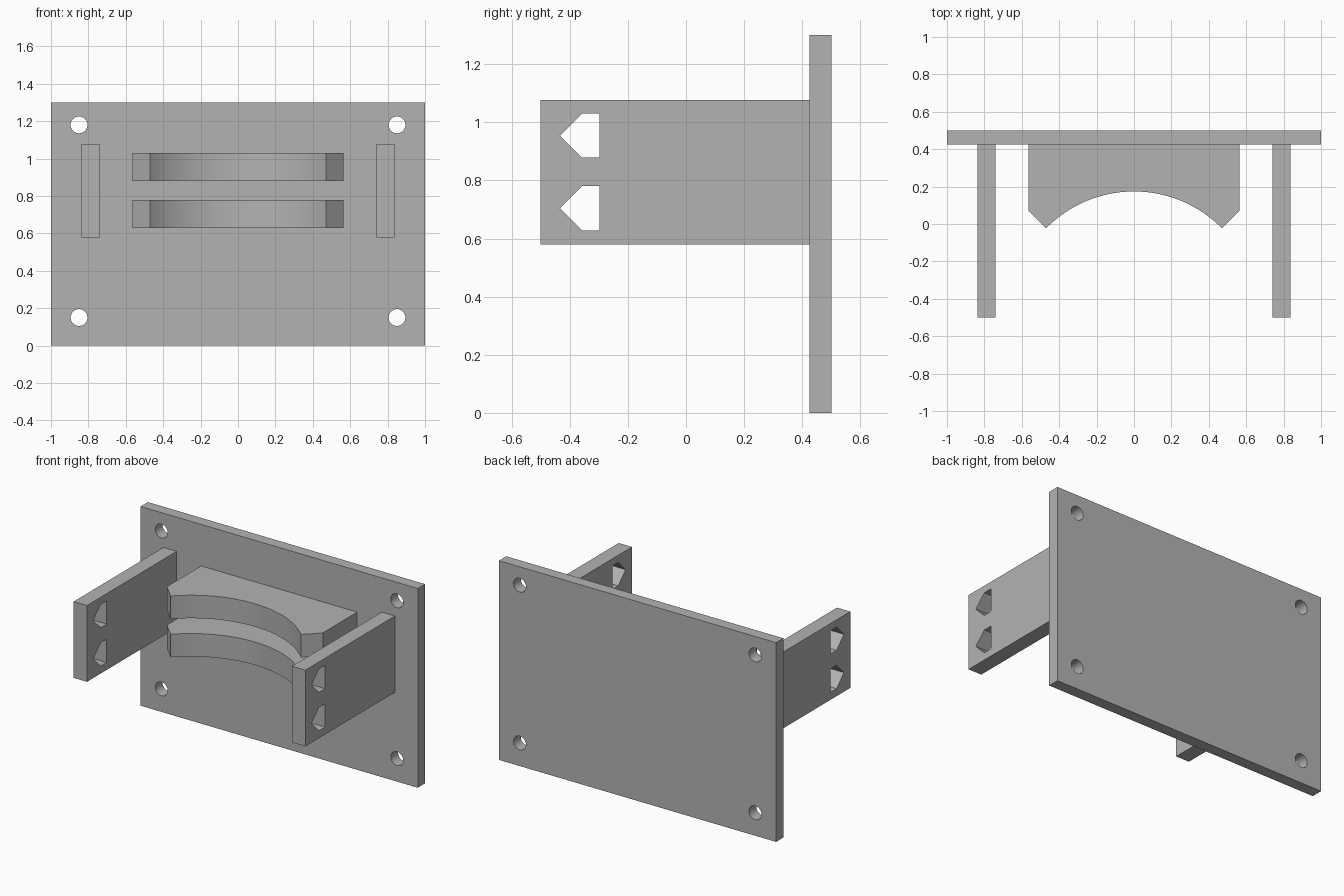
import bpy
import bmesh
from math import radians, cos, sin, atan2, hypot, pi

cube = bpy.data.objects.get("Cube")
if cube:
    bpy.data.objects.remove(cube, do_unlink=True)

GREY = (0.45, 0.45, 0.45, 1)
grey = bpy.data.materials.new("plain_grey")
grey.use_nodes = True
grey.diffuse_color = GREY
grey.node_tree.nodes["Principled BSDF"].inputs["Base Color"].default_value = GREY


def extruded(name, loops, thickness, location, rotation):
    """Solid from a closed outline, with any further loops as through holes."""
    curve = bpy.data.curves.new(name, "CURVE")
    curve.dimensions = "2D"
    curve.fill_mode = "BOTH"
    curve.extrude = thickness / 2
    for loop in loops:
        spline = curve.splines.new("POLY")
        spline.points.add(len(loop) - 1)
        for point, (u, v) in zip(spline.points, loop):
            point.co = (u, v, 0, 1)
        spline.use_cyclic_u = True
    obj = bpy.data.objects.new(name, curve)
    bpy.context.collection.objects.link(obj)
    obj.location = location
    obj.rotation_euler = [radians(a) for a in rotation]
    bpy.ops.object.select_all(action="DESELECT")
    obj.select_set(True)
    bpy.context.view_layer.objects.active = obj
    bpy.ops.object.convert(target="MESH")
    obj = bpy.context.view_layer.objects.active

    # Weld caps to walls and tidy the flat faces
    bm = bmesh.new()
    bm.from_mesh(obj.data)
    bmesh.ops.remove_doubles(bm, verts=bm.verts, dist=0.0002)
    bmesh.ops.recalc_face_normals(bm, faces=bm.faces)
    bm.to_mesh(obj.data)
    bm.free()
    obj.data.materials.clear()
    obj.data.materials.append(grey)
    bpy.ops.object.shade_smooth_by_angle(angle=radians(30))
    return obj


def rectangle(u0, v0, u1, v1):
    return [(u0, v0), (u1, v0), (u1, v1), (u0, v1)]


def circle(u, v, radius, sides=32):
    return [(u + radius * cos(2 * pi * i / sides), v + radius * sin(2 * pi * i / sides))
            for i in range(sides)]


# Back plate with four screw holes
FRONT = 0.425
screw_holes = [circle(x, z, 0.045) for x in (-0.85, 0.85) for z in (0.15, 1.18)]
extruded("back_plate", [rectangle(-1, 0, 1, 1.3)] + screw_holes,
         0.5 - FRONT, (0, (FRONT + 0.5) / 2, 0), (90, 0, 0))

# Side arms with two pointed slots each
SHELF_HEIGHTS = (0.704, 0.954)


def pointed_slot(z):
    half = 0.076
    return [(-0.297, z - half), (-0.297, z + half), (-0.358, z + half),
            (-0.434, z), (-0.358, z - half)]


arm_loops = [rectangle(-0.5, 0.579, FRONT, 1.077)] + [pointed_slot(z) for z in SHELF_HEIGHTS]
for side, x in (("right", -0.788), ("left", 0.788)):
    extruded(side + "_arm", arm_loops, 0.096, (x, 0, 0), (90, 0, 90))

# Two cradle shelves with a concave front edge
TIP_X, TIP_Y, APEX_Y = 0.47, -0.023, 0.174
sag = APEX_Y - TIP_Y
radius = (TIP_X ** 2 + sag ** 2) / (2 * sag)
centre_y = APEX_Y - radius
start = atan2(TIP_Y - centre_y, -TIP_X)
STEPS = 40
arc = [(radius * cos(a), centre_y + radius * sin(a))
       for a in (start + (pi - 2 * start) * i / STEPS for i in range(STEPS + 1))]
shelf = [(0.563, FRONT), (-0.563, FRONT), (-0.563, 0.07)] + arc + [(0.563, 0.07)]
for name, z in zip(("lower_shelf", "upper_shelf"), SHELF_HEIGHTS):
    extruded(name, [shelf], 0.15, (0, 0, z), (0, 0, 0))
